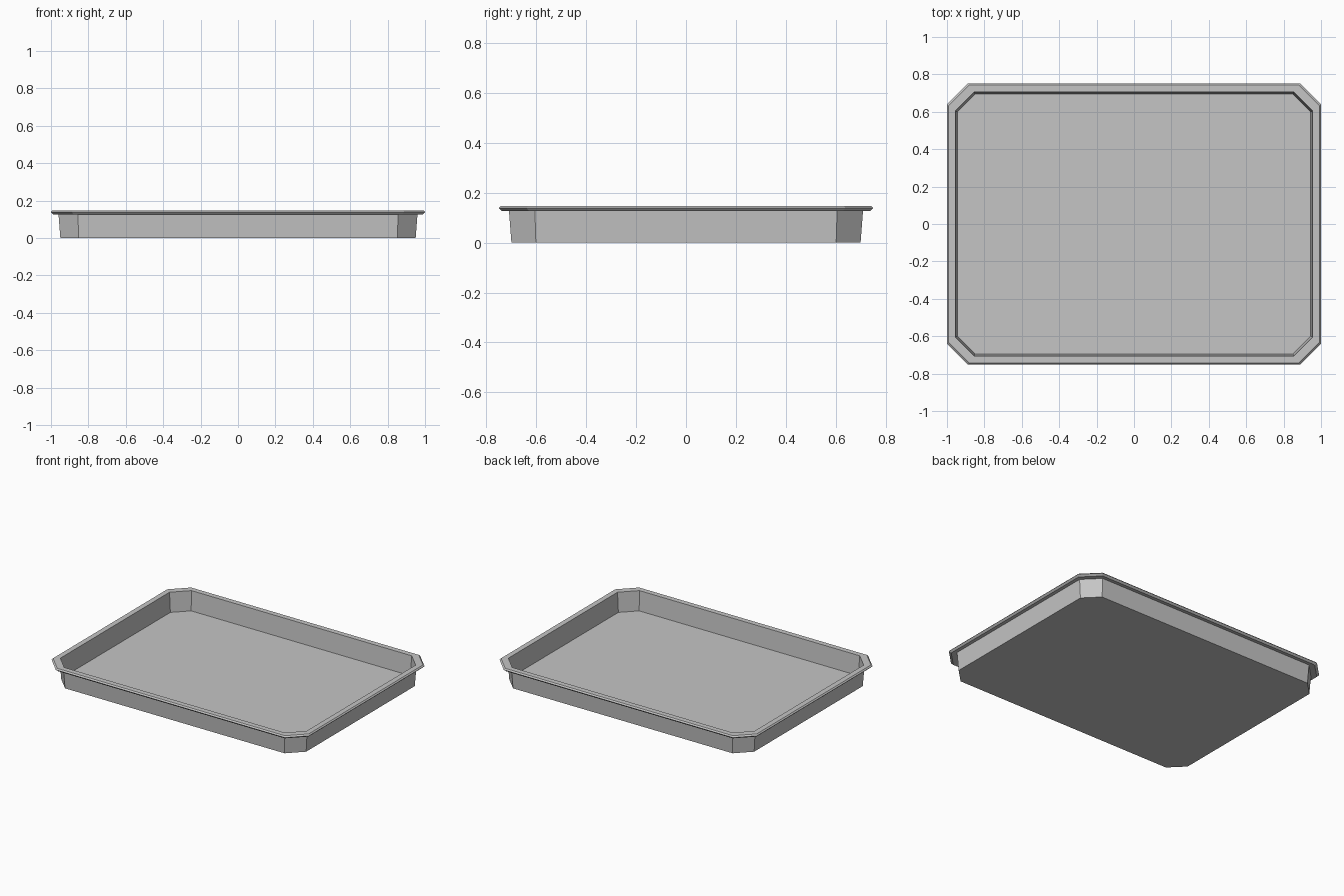
import bpy
import bmesh

if "Cube" in bpy.data.objects:
    bpy.data.objects.remove(bpy.data.objects["Cube"])

# One flat grey for the whole tray
grey = bpy.data.materials.new("tray_grey")
grey.diffuse_color = (0.56, 0.56, 0.56, 1.0)
grey.use_nodes = True
grey.node_tree.nodes["Principled BSDF"].inputs["Base Color"].default_value = grey.diffuse_color


def octagon(half_x, half_y, cut, z):
    """Rectangle with cut corners, counter-clockwise."""
    x, y, c = half_x, half_y, cut
    return [(x, -y + c, z), (x, y - c, z), (x - c, y, z), (-x + c, y, z),
            (-x, y - c, z), (-x, -y + c, z), (-x + c, -y, z), (x - c, -y, z)]


# Wall section from the underside, out around the rim and down to the floor:
# (half width, corner cut, height); half depth is always 0.25 less
section = [
    (0.950, 0.098, 0.000),   # underside edge
    (0.960, 0.104, 0.130),   # wall meets rim
    (0.988, 0.108, 0.127),   # rim lower edge
    (1.000, 0.111, 0.139),   # rim widest point
    (0.992, 0.109, 0.148),   # rim top outer edge
    (0.955, 0.100, 0.148),   # rim top inner edge
    (0.945, 0.095, 0.011),   # floor edge
]

bm = bmesh.new()
rings = [[bm.verts.new(p) for p in octagon(w, w - 0.25, c, z)] for w, c, z in section]
for low, high in zip(rings, rings[1:]):
    for i in range(8):
        j = (i + 1) % 8
        bm.faces.new((low[i], low[j], high[j], high[i]))
bm.faces.new(rings[0][::-1])   # underside
bm.faces.new(rings[-1])        # floor
bmesh.ops.recalc_face_normals(bm, faces=bm.faces[:])

mesh = bpy.data.meshes.new("tray")
bm.to_mesh(mesh)
bm.free()
mesh.materials.append(grey)
tray = bpy.data.objects.new("tray", mesh)
bpy.context.collection.objects.link(tray)
